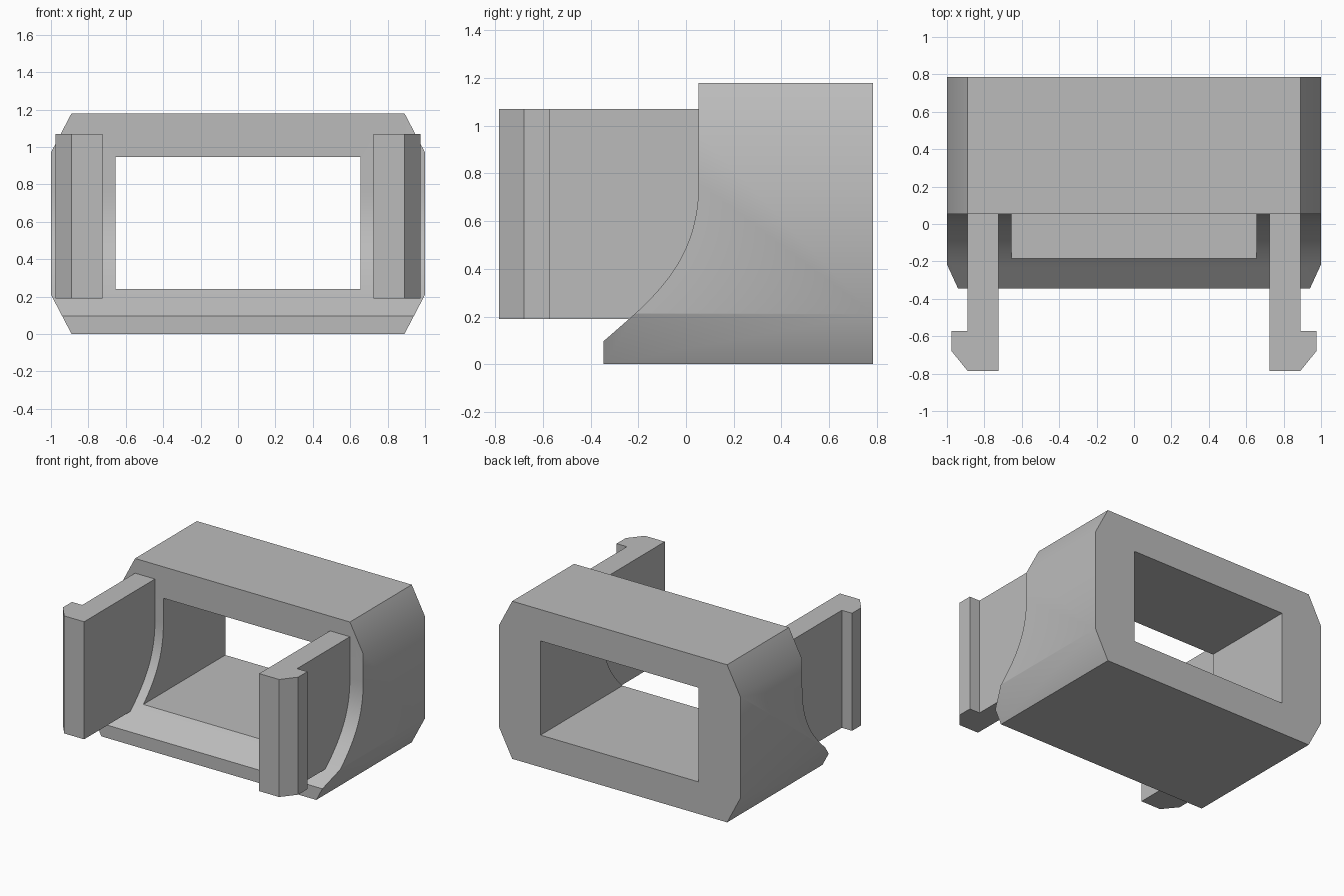
import bpy
import bmesh
import math
from mathutils import Vector

cube = bpy.data.objects.get("Cube")
if cube:
    bpy.data.objects.remove(cube, do_unlink=True)

# Single matte grey
grey = bpy.data.materials.new("matte grey")
grey.use_nodes = True
colour = (0.5, 0.5, 0.5, 1)
grey.diffuse_color = colour
grey.node_tree.nodes["Principled BSDF"].inputs["Base Color"].default_value = colour


def prism(name, outline, place, sweep):
    """Extrude a 2D outline; place maps each point to 3D."""
    bm = bmesh.new()
    face = bm.faces.new([bm.verts.new(place(a, b)) for a, b in outline])
    new = bmesh.ops.extrude_face_region(bm, geom=[face])["geom"]
    verts = [v for v in new if isinstance(v, bmesh.types.BMVert)]
    bmesh.ops.translate(bm, vec=Vector(sweep), verts=verts)
    bmesh.ops.recalc_face_normals(bm, faces=bm.faces)
    mesh = bpy.data.meshes.new(name)
    bm.to_mesh(mesh)
    bm.free()
    mesh.materials.append(grey)
    obj = bpy.data.objects.new(name, mesh)
    bpy.context.collection.objects.link(obj)
    return obj


def combine(obj, other, operation):
    """Apply a boolean and discard the helper."""
    bpy.context.view_layer.objects.active = obj
    mod = obj.modifiers.new("cut", "BOOLEAN")
    mod.operation = operation
    mod.solver = "EXACT"
    mod.object = other
    bpy.ops.object.modifier_apply(modifier=mod.name)
    bpy.data.objects.remove(other, do_unlink=True)


def bezier(p0, p1, p2, p3, steps):
    pts = []
    for i in range(steps + 1):
        t = i / steps
        s = 1 - t
        pts.append(tuple(s**3 * a + 3 * s * s * t * b + 3 * s * t * t * c + t**3 * d
                         for a, b, c, d in zip(p0, p1, p2, p3)))
    return pts


FRONT, BACK, TOP = -0.345, 0.785, 1.18

# Housing: chamfered rectangle swept front to back
right_half = [(0.89, 0), (1, 0.21), (1, 0.97), (0.89, TOP)]
octagon = right_half + [(-x, z) for x, z in reversed(right_half)]
housing = prism("housing", octagon, lambda x, z: (x, FRONT, z), (0, BACK - FRONT, 0))

# Scooped front, trimmed by the side profile
scoop = bezier((0.053, 0.76), (0.053, 0.5), (-0.06, 0.355), (-0.21, 0.215), 20)
side = [(FRONT, -0.1), (BACK + 0.1, -0.1), (BACK + 0.1, TOP + 0.1),
        (0.053, TOP + 0.1)] + scoop + [(FRONT, 0.097)]
trim = prism("side_trim", side, lambda y, z: (-1.2, y, z), (2.4, 0, 0))
combine(housing, trim, "INTERSECT")

# Rectangular tunnel through the housing
hole = [(-0.655, 0.24), (0.655, 0.24), (0.655, 0.945), (-0.655, 0.945)]
tunnel = prism("tunnel", hole, lambda x, z: (x, -1, z), (0, 2, 0))
combine(housing, tunnel, "DIFFERENCE")

# Clip arms with outward hooks, rooted in the side walls
arm = [(0.725, -0.785), (0.89, -0.785), (0.975, -0.68), (0.975, -0.572),
       (0.89, -0.572), (0.89, 0.1), (0.725, 0.1)]
for sign in (-1, 1):
    clip = prism("clip_arm", arm, lambda x, y: (sign * x, y, 0.19), (0, 0, 0.88))
    combine(housing, clip, "UNION")

# Smooth scoop and chamfers, keep the other edges crisp
bpy.ops.object.select_all(action="DESELECT")
housing.select_set(True)
bpy.context.view_layer.objects.active = housing
bpy.ops.object.shade_smooth_by_angle(angle=math.radians(30))
housing.name = "clip_housing"
